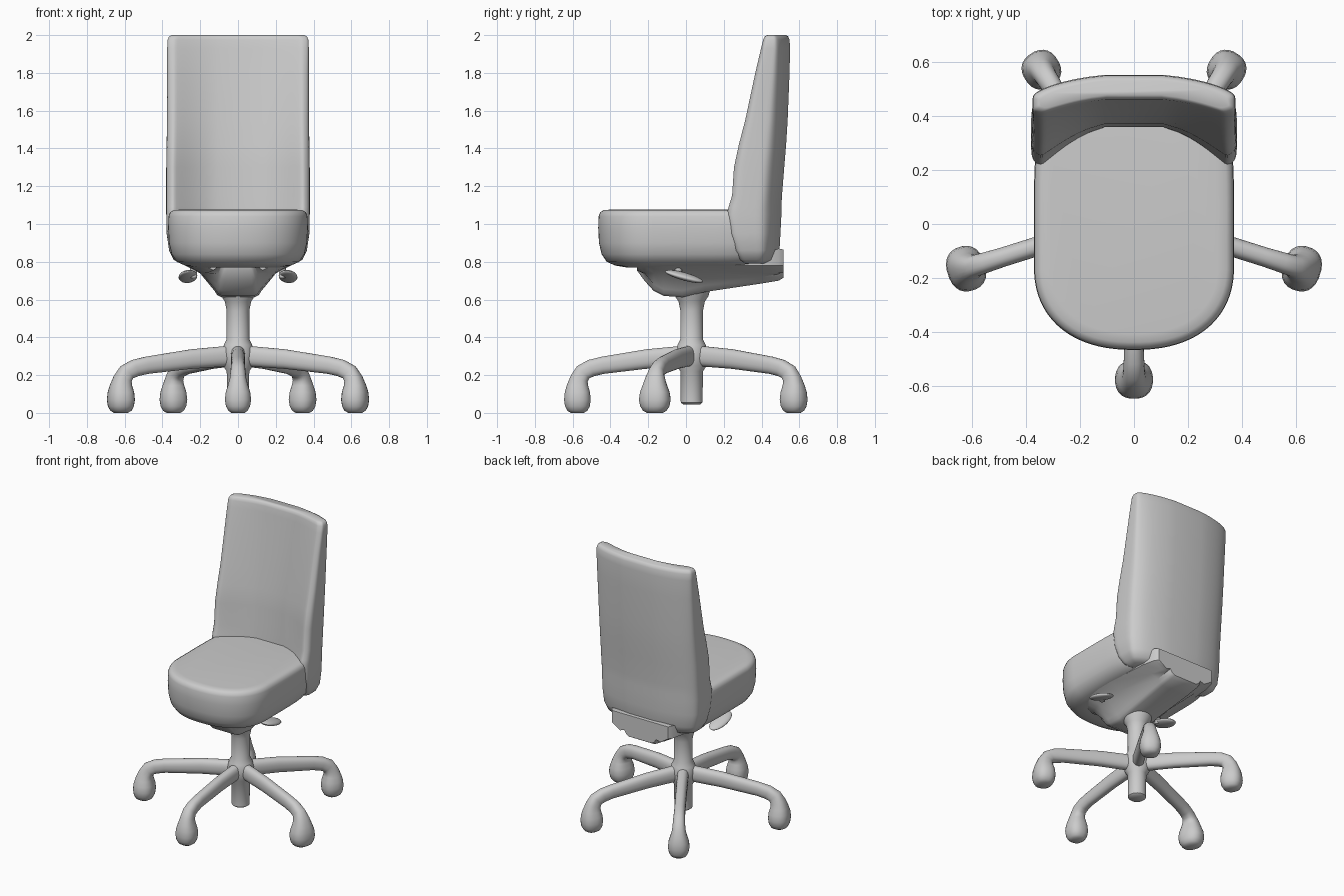
import bpy, bmesh
from math import sin, cos, pi, atan2, hypot
from mathutils import Vector


def loft(name, rings, angle=50):
    """Skin a list of equal-length point rings and cap both ends."""
    bm = bmesh.new()
    vs = [[bm.verts.new(p) for p in ring] for ring in rings]
    n = len(vs[0])
    for a, b in zip(vs, vs[1:]):
        for i in range(n):
            j = (i + 1) % n
            bm.faces.new((a[i], a[j], b[j], b[i]))
    bm.faces.new(vs[0])
    bm.faces.new(vs[-1])
    bmesh.ops.recalc_face_normals(bm, faces=bm.faces)
    me = bpy.data.meshes.new(name)
    bm.to_mesh(me)
    bm.free()
    ob = bpy.data.objects.new(name, me)
    bpy.context.collection.objects.link(ob)
    smooth(ob, angle)
    return ob


def smooth(ob, angle=50):
    bpy.ops.object.select_all(action='DESELECT')
    ob.select_set(True)
    bpy.context.view_layer.objects.active = ob
    bpy.ops.object.shade_smooth_by_angle(angle=angle * pi / 180)


def spow(v, e):
    return (1 if v >= 0 else -1) * abs(v) ** e


def angles(n):
    return [2 * pi * (i + 0.5) / n for i in range(n)]


HUB_Y = 0.03

# Seat cushion: rounded front, squarer rear, stacked in z with insets
def seat_ring(z, inset):
    pts = []
    for t in angles(72):
        e = 2 / 2.3 if sin(t) < 0 else 2 / 6
        depth = 0.315 if sin(t) < 0 else 0.60
        x = (0.37 - inset) * spow(cos(t), e)
        y = -0.15 + (depth - inset) * spow(sin(t), e)
        pts.append((x, y, z))
    return pts

loft("seat", [seat_ring(z, i) for z, i in (
    (0.77, 0.15), (0.78, 0.09), (0.80, 0.045), (0.84, 0.018), (0.90, 0.004),
    (0.98, 0), (1.04, 0.002), (1.062, 0.01), (1.073, 0.028), (1.076, 0.06))])

# Backrest: curved, wrapping section lofted upward
def back_ring(z, w, tip, inner, outer):
    pts = []
    for t in angles(72):
        x = w * spow(cos(t), 0.4)
        u = min(1, abs(x) / (0.9 * w))
        front = inner - (inner - tip) * u ** 2.3
        rear = outer - 0.06 * (x / w) ** 2
        pts.append((x, (front + rear) / 2 + (rear - front) / 2 * spow(sin(t), 0.35), z))
    return pts

loft("backrest", [back_ring(*r) for r in (
    (0.79, 0.30, 0.30, 0.38, 0.46), (0.81, 0.34, 0.27, 0.37, 0.485),
    (0.86, 0.365, 0.24, 0.365, 0.50), (0.95, 0.378, 0.21, 0.365, 0.505),
    (1.05, 0.38, 0.195, 0.37, 0.51), (1.09, 0.38, 0.205, 0.37, 0.51),
    (1.15, 0.38, 0.225, 0.375, 0.513), (1.30, 0.38, 0.235, 0.38, 0.525),
    (1.42, 0.378, 0.262, 0.392, 0.535), (1.55, 0.376, 0.298, 0.41, 0.543),
    (1.80, 0.375, 0.355, 0.44, 0.553), (1.93, 0.375, 0.388, 0.46, 0.556),
    (1.975, 0.373, 0.40, 0.465, 0.553), (1.993, 0.365, 0.41, 0.47, 0.546),
    (2.0, 0.35, 0.425, 0.48, 0.535))])

# Tilt mechanism and rear bracket under the seat
def mech_ring(y, low, top, bottom_w, top_w):
    half = [(top_w, top), (top_w, 0.78), (top_w * 0.72, 0.74), (bottom_w + 0.015, low + 0.035),
            (bottom_w, low + 0.012), (bottom_w * 0.8, low)]
    return [(x, y, max(z, low)) for x, z in half] + [(-x, y, max(z, low)) for x, z in half[::-1]]

loft("tilt_mechanism", [mech_ring(*r) for r in (
    (-0.26, 0.755, 0.80, 0.07, 0.18), (-0.22, 0.70, 0.80, 0.09, 0.22),
    (-0.17, 0.645, 0.80, 0.10, 0.25), (-0.12, 0.62, 0.80, 0.105, 0.27),
    (-0.02, 0.612, 0.80, 0.11, 0.28), (0.10, 0.64, 0.80, 0.11, 0.28),
    (0.40, 0.685, 0.84, 0.12, 0.26), (0.49, 0.70, 0.87, 0.12, 0.24),
    (0.515, 0.715, 0.865, 0.11, 0.22))], 40)

# Gas column with hub
loft("column", [[(r * cos(t), HUB_Y + r * sin(t), z) for t in angles(32)] for z, r in (
    (0.045, 0.045), (0.055, 0.058), (0.22, 0.06), (0.25, 0.08), (0.32, 0.085),
    (0.36, 0.075), (0.39, 0.06), (0.54, 0.06), (0.59, 0.07), (0.62, 0.09), (0.66, 0.10))])

# Legs: one sweep from the hub out and down into the caster bulb
# (fraction of reach, z, tilt of section, radial half, side half)
LEG = ((0.0, 0.305, 0, 0.055, 0.038), (0.40, 0.285, 0, 0.052, 0.036),
       (0.78, 0.252, 0.1, 0.046, 0.036), (0.88, 0.237, 0.35, 0.046, 0.038),
       (0.95, 0.215, 0.8, 0.046, 0.040), (0.985, 0.18, 1.25, 0.048, 0.044),
       (1.0, 0.145, pi / 2, 0.057, 0.054), (1.0, 0.11, pi / 2, 0.067, 0.065),
       (1.0, 0.07, pi / 2, 0.071, 0.070), (1.0, 0.035, pi / 2, 0.066, 0.064),
       (1.0, 0.012, pi / 2, 0.054, 0.052), (1.0, 0.0, pi / 2, 0.035, 0.035))

def leg(name, x, y, widen):
    reach = hypot(x, y - HUB_Y)
    out = Vector((x, y - HUB_Y, 0)) / reach
    side = Vector((-out.y, out.x, 0))
    rings = []
    for f, z, tilt, a, b in LEG:
        c = Vector((0, HUB_Y, z)) + out * f * reach
        up = out * sin(tilt) + Vector((0, 0, cos(tilt)))
        b *= widen if f > 0.98 else 1
        rings.append([c + side * b * spow(cos(t), 0.85) + up * a * spow(sin(t), 0.85)
                      for t in angles(24)])
    loft(name, rings, 60)

leg("front_leg", 0, -0.575, 1)
for s, label in ((-1, "left"), (1, "right")):
    leg(label + "_side_leg", s * 0.62, -0.165, 1.2)
    leg(label + "_rear_leg", s * 0.342, 0.57, 1)

    # Adjustment lever paddles with short stems
    bpy.ops.mesh.primitive_uv_sphere_add(segments=24, ring_count=12, location=(s * 0.265, -0.01, 0.722),
                                         rotation=(-0.27, s * 0.15, 0))
    paddle = bpy.context.object
    paddle.name = label + "_lever"
    paddle.scale = (0.05, 0.105, 0.02)
    smooth(paddle)
    bpy.ops.mesh.primitive_cylinder_add(vertices=16, radius=0.018, depth=0.08,
                                        location=(s * 0.235, -0.04, 0.755))
    stem = bpy.context.object
    stem.name = label + "_lever_stem"
    smooth(stem)
